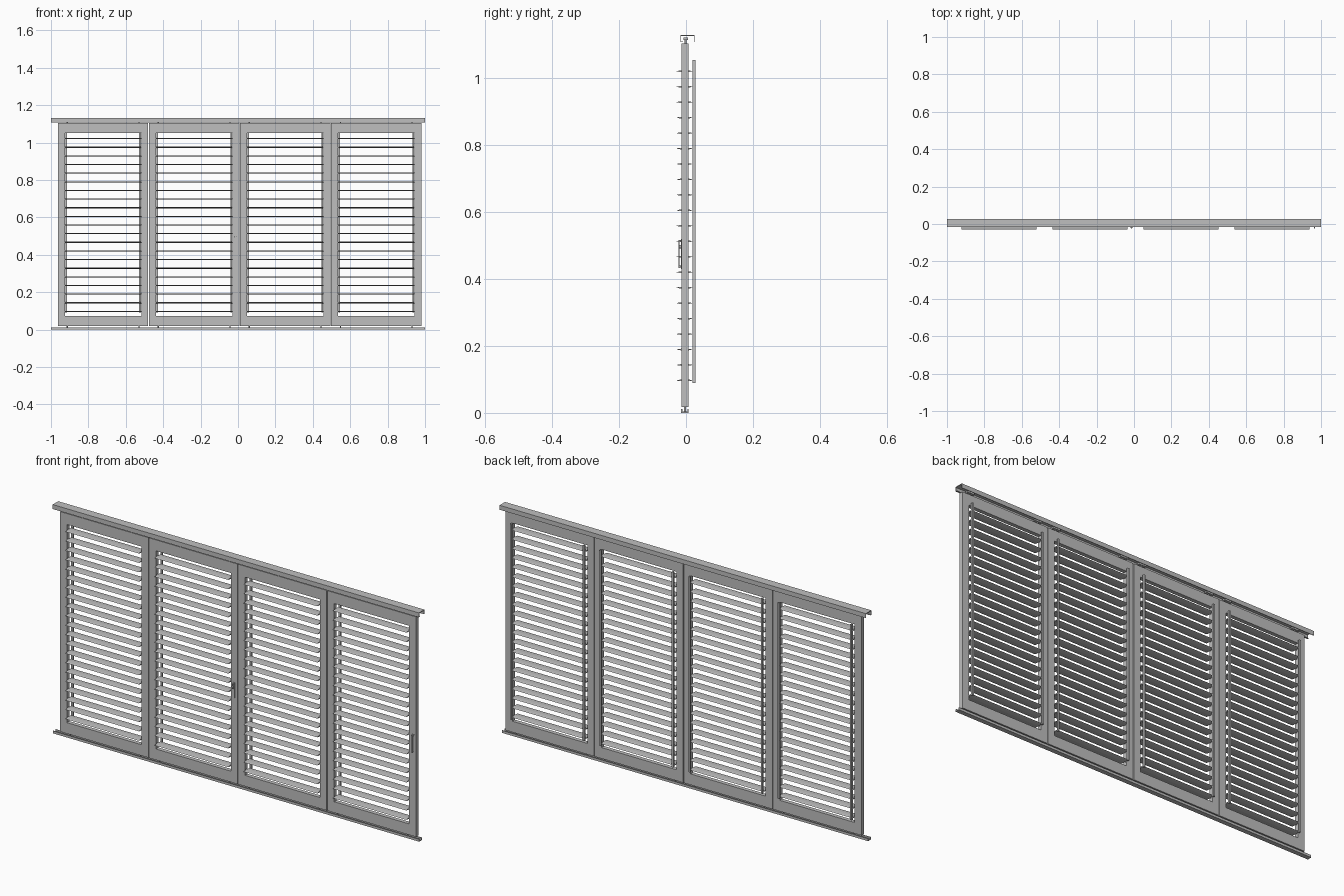
import bpy
import bmesh
from mathutils import Matrix

if "Cube" in bpy.data.objects:
    bpy.data.objects.remove(bpy.data.objects["Cube"], do_unlink=True)


def make_material(name, value):
    mat = bpy.data.materials.new(name)
    mat.use_nodes = True
    colour = (value, value, value, 1)
    mat.diffuse_color = colour
    mat.node_tree.nodes["Principled BSDF"].inputs["Base Color"].default_value = colour
    return mat


grey = make_material("aluminium grey", 0.52)


def finish(name, bm):
    bmesh.ops.recalc_face_normals(bm, faces=bm.faces)
    mesh = bpy.data.meshes.new(name)
    bm.to_mesh(mesh)
    bm.free()
    mesh.materials.append(grey)
    obj = bpy.data.objects.new(name, mesh)
    bpy.context.collection.objects.link(obj)
    return obj


def add_box(bm, x, y, z):
    """Box from (low, high) pairs on each axis."""
    pairs = (x, y, z)
    mid = [(a + b) / 2 for a, b in pairs]
    size = [b - a for a, b in pairs]
    matrix = Matrix.Translation(mid) @ Matrix.Diagonal((*size, 1))
    bmesh.ops.create_cube(bm, size=1, matrix=matrix)


def add_rod(bm, centre, radius, depth, axis="Z"):
    turn = {"X": Matrix.Rotation(1.5708, 4, "Y"), "Y": Matrix.Rotation(1.5708, 4, "X"),
            "Z": Matrix.Identity(4)}[axis]
    bmesh.ops.create_cone(bm, cap_ends=True, segments=12, radius1=radius, radius2=radius,
                          depth=depth, matrix=Matrix.Translation(centre) @ turn)


def add_extrusion(bm, profile, x0, x1):
    """Sweep a closed (y, z) profile along x."""
    face = bm.faces.new([bm.verts.new((x0, y, z)) for y, z in profile])
    grown = bmesh.ops.extrude_face_region(bm, geom=[face])["geom"]
    moved = [v for v in grown if isinstance(v, bmesh.types.BMVert)]
    bmesh.ops.translate(bm, verts=moved, vec=(x1 - x0, 0, 0))


FRONT, BACK = -0.013, 0.007
BOTTOM, TOP = 0.018, 1.104
SILL, HEAD = 0.072, 1.05
START, PITCH, WIDTH = -0.963, 0.4867, 0.483
STILE = 0.037
BLADES = 21

# Top track: inverted channel with inward lips
bm = bmesh.new()
add_box(bm, (-1, 1), (-0.017, 0.026), (1.127, 1.13))
add_box(bm, (-1, 1), (-0.017, -0.0145), (1.108, 1.127))
add_box(bm, (-1, 1), (0.0235, 0.026), (1.108, 1.127))
add_box(bm, (-1, 1), (-0.0145, -0.009), (1.108, 1.11))
finish("top_track", bm)

# Bottom track: shallow guide channel
bm = bmesh.new()
add_box(bm, (-1, 1), (-0.015, 0.008), (0, 0.004))
add_box(bm, (-1, 1), (-0.015, -0.011), (0.004, 0.012))
add_box(bm, (-1, 1), (0.004, 0.008), (0.004, 0.012))
finish("bottom_track", bm)

for i in range(4):
    left = START + i * PITCH
    right = left + WIDTH
    inner = (left + STILE, right - STILE)
    label = f"panel_{i + 1}"

    # Frame of two stiles and two rails
    bm = bmesh.new()
    add_box(bm, (left, inner[0]), (FRONT, BACK), (BOTTOM, TOP))
    add_box(bm, (inner[1], right), (FRONT, BACK), (BOTTOM, TOP))
    add_box(bm, inner, (FRONT, BACK), (BOTTOM, SILL))
    add_box(bm, inner, (FRONT, BACK), (HEAD, TOP))
    finish(label + "_frame", bm)

    # Horizontal blades with a tapered section
    bm = bmesh.new()
    for k in range(BLADES):
        z = 0.097 + k * 0.0462
        section = [(-0.029, z), (-0.02, z + 0.002), (-0.003, z + 0.003), (0.012, z + 0.002),
                   (0.02, z), (0.012, z - 0.002), (-0.003, z - 0.003), (-0.02, z - 0.002)]
        add_extrusion(bm, section, inner[0] + 0.004, inner[1] - 0.004)
        # Pivot pins into the stiles
        add_rod(bm, ((left + right) / 2, -0.003, z), 0.0025, inner[1] - inner[0], "X")
    finish(label + "_blades", bm)

    # Vertical linking bars behind the blade ends
    bm = bmesh.new()
    for x in (inner[0] + 0.002, inner[1] - 0.011):
        add_box(bm, (x, x + 0.009), (0.019, 0.028), (0.09, 1.055))
    finish(label + "_link_bars", bm)

    # Hangers and lower guide pins
    bm = bmesh.new()
    for x in (left + 0.05, right - 0.05):
        add_rod(bm, (x, -0.002, 1.111), 0.003, 0.02)
        add_box(bm, (x - 0.02, x + 0.02), (-0.008, 0.006), (1.114, 1.122))
        add_rod(bm, (x, -0.003, 0.012), 0.003, 0.016)
    finish(label + "_hangers", bm)

# Pull handle on the end panel
bm = bmesh.new()
add_box(bm, (0.957, 0.973), (-0.015, FRONT), (0.43, 0.52))
for z in (0.437, 0.513):
    add_rod(bm, (0.965, -0.018, z), 0.003, 0.01, "Y")
add_box(bm, (0.962, 0.968), (-0.023, -0.019), (0.433, 0.517))
finish("pull_handle", bm)

# Latch at the middle joint
bm = bmesh.new()
add_box(bm, (-0.02, -0.008), (-0.015, FRONT), (0.44, 0.515))
add_rod(bm, (-0.014, -0.018, 0.497), 0.005, 0.008, "Y")
add_box(bm, (-0.017, -0.011), (-0.023, -0.02), (0.485, 0.512))
finish("middle_latch", bm)
